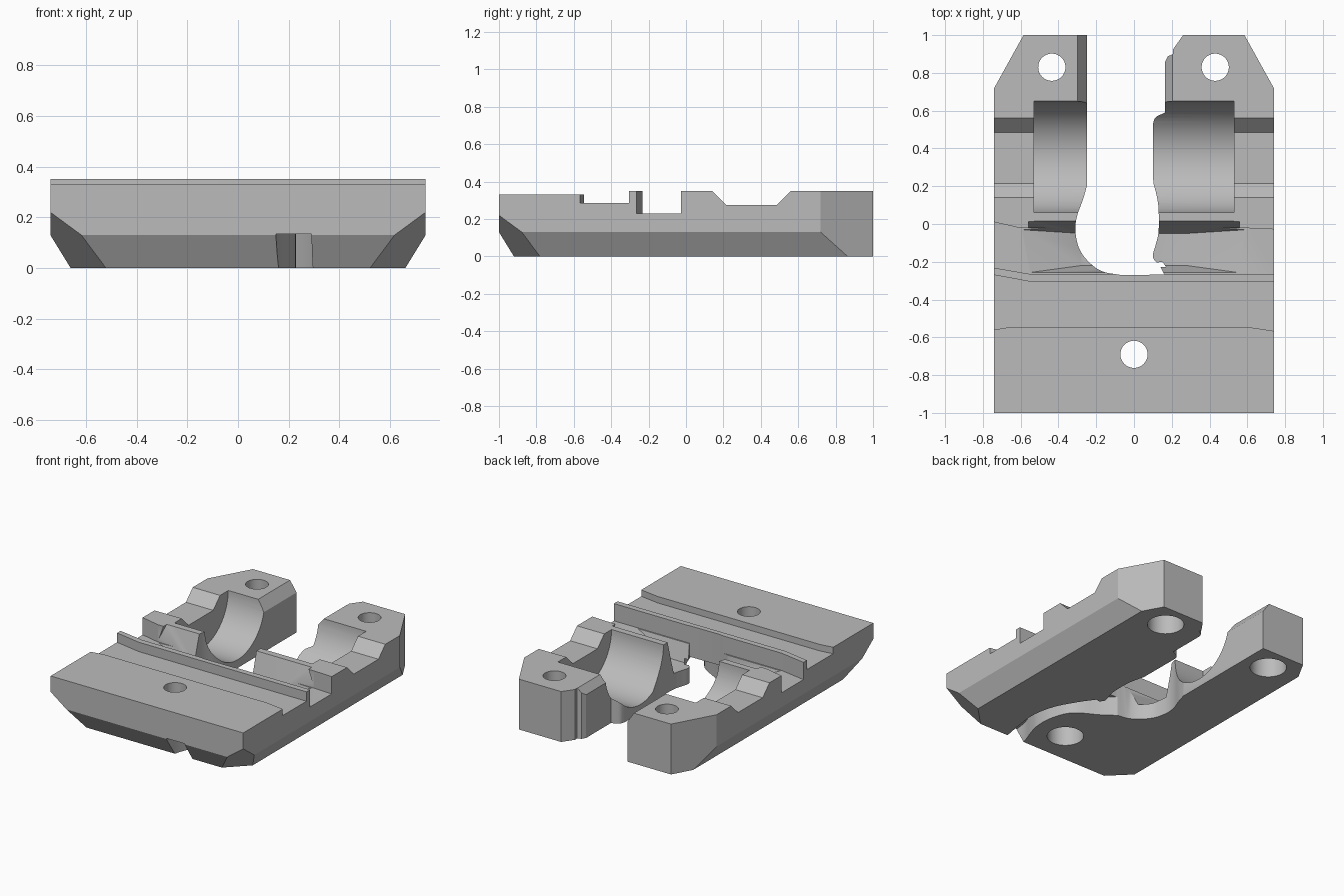
import bpy, bmesh, math
from mathutils import Vector

cube = bpy.data.objects.get("Cube")
if cube:
    bpy.data.objects.remove(cube, do_unlink=True)

grey = bpy.data.materials.new("plain_grey")
grey.use_nodes = True
grey.diffuse_color = (0.5, 0.5, 0.5, 1)
grey.node_tree.nodes["Principled BSDF"].inputs["Base Color"].default_value = (0.5, 0.5, 0.5, 1)


def make(name, bm):
    bmesh.ops.recalc_face_normals(bm, faces=bm.faces)
    mesh = bpy.data.meshes.new(name)
    bm.to_mesh(mesh)
    bm.free()
    mesh.materials.append(grey)
    obj = bpy.data.objects.new(name, mesh)
    bpy.context.scene.collection.objects.link(obj)
    return obj


cutters = []


def cutter(name, bm):
    obj = make(name, bm)
    obj.hide_render = True
    cutters.append(obj)


def prism(name, outline, low, high, axis="z"):
    """Extrude an outline along z (xy points), x (yz points) or y (xz points)."""
    place = {"z": lambda a, b, h: (a, b, h),
             "x": lambda a, b, h: (h, a, b),
             "y": lambda a, b, h: (a, h, b)}[axis]
    bm = bmesh.new()
    rings = [[bm.verts.new(place(a, b, h)) for a, b in outline] for h in (low, high)]
    bm.faces.new(rings[0])
    bm.faces.new(rings[1])
    n = len(outline)
    for i in range(n):
        j = (i + 1) % n
        bm.faces.new((rings[0][i], rings[0][j], rings[1][j], rings[1][i]))
    cutter(name, bm)


def circle(cx, cy, r, n=48):
    return [(cx + r * math.cos(2 * math.pi * i / n), cy + r * math.sin(2 * math.pi * i / n))
            for i in range(n)]


def smooth(points, steps=5):
    """Run a soft curve through the points."""
    p = [Vector(q) for q in points]
    p = [p[0] * 2 - p[1]] + p + [p[-1] * 2 - p[-2]]
    out = []
    for a, b, c, d in zip(p, p[1:], p[2:], p[3:]):
        for i in range(steps):
            t = i / steps
            v = 0.5 * (2 * b + (c - a) * t + (2 * a - 5 * b + 4 * c - d) * t ** 2
                       + (3 * b - a - 3 * c + d) * t ** 3)
            out.append(tuple(v))
    return out + [tuple(points[-1])]


# Block with chamfered underside and corners
bm = bmesh.new()
bmesh.ops.create_cube(bm, size=1)
for v in bm.verts:
    v.co = (v.co.x * 1.48, v.co.y * 2, (v.co.z + 0.5) * 0.35)
planes = [((0, -1, 0.13), (0, -0.13, -0.08))]
for s in (1, -1):
    planes += [((s * 0.74, 0, 0.13), (s * 0.13, 0, -0.08)),
               ((s * 0.74, -1, 0.22), (s, -1, -1.36)),
               ((s * 0.74, 0.72, 0), (s * 0.28, 0.155, 0))]
for co, no in planes:
    cut = bmesh.ops.bisect_plane(bm, geom=bm.verts[:] + bm.edges[:] + bm.faces[:], dist=1e-5,
                                 plane_co=co, plane_no=Vector(no).normalized(), clear_outer=True)
    edges = [e for e in cut["geom_cut"] if isinstance(e, bmesh.types.BMEdge)]
    bmesh.ops.edgeloop_fill(bm, edges=edges)
body = make("clamp_body", bm)

# Front plate level, cross groove and cross pocket, leaving a ridge between them
prism("plate_cut", [(-0.9, -1.1), (0.9, -1.1), (0.9, -0.4), (-0.9, -0.4)], 0.33, 0.5)
prism("groove_cut", [(-0.9, -0.585), (-0.65, -0.545), (0.6, -0.545), (0.9, -0.59),
                     (0.9, -0.305), (-0.55, -0.305), (-0.74, -0.27), (-0.9, -0.24)], 0.285, 0.6)
prism("pocket_cut", [(-0.9, -0.2), (-0.74, -0.232), (-0.55, -0.265), (0.9, -0.265), (0.9, -0.035),
                     (0.6, -0.022), (-0.6, -0.022), (-0.74, 0.01), (-0.9, 0.04)], 0.23, 0.55)

# Sloped hollow in the pocket, falling towards the slot
bm = bmesh.new()
for s in (1, -1):
    for x, y, z in [(0.55, 0.02, 0.37), (0.55, -0.258, 0.37), (0.6, -0.03, 0.235), (0.56, -0.258, 0.235),
                    (0.28, -0.05, 0.11), (0.28, -0.22, 0.11)]:
        bm.verts.new((s * x, y, z))
hull = bmesh.ops.convex_hull(bm, input=bm.verts)
bmesh.ops.delete(bm, geom=list({g for g in hull["geom_interior"] if isinstance(g, bmesh.types.BMVert)}),
                 context="VERTS")
cutter("hollow_cut", bm)

# Dip across the arms and the round cradle inside them
prism("dip_cut", [(0.08, 0.41), (0.14, 0.35), (0.215, 0.275), (0.485, 0.275), (0.56, 0.35), (0.62, 0.41)],
      -0.9, 0.9, "x")
prism("cradle_cut", circle(0.355, 0.352, 0.295, 72), -0.53, 0.53, "x")

# Open slot between the arms
left_edge = smooth([(-0.25, 0.2), (-0.27, 0.13), (-0.302, 0.04), (-0.31, -0.04), (-0.29, -0.13),
                    (-0.24, -0.2), (-0.17, -0.25), (-0.07, -0.27)])
right_edge = smooth([(0.16, -0.268), (0.135, -0.22), (0.1, -0.175), (0.115, -0.11), (0.13, -0.04),
                     (0.13, 0.08), (0.12, 0.15), (0.102, 0.22)])
bump = smooth([(0.1, 0.53), (0.115, 0.565), (0.165, 0.59)])
prism("slot_cut", [(-0.25, 1.1)] + left_edge + right_edge + bump
      + [(0.165, 0.86), (0.18, 0.888), (0.207, 0.9), (0.207, 0.925), (0.26, 1), (0.26, 1.1)], -0.2, 0.6)

# Chamfers along the inner top edges of the rear ends
prism("left_chamfer_cut", [(-0.32, 0.379), (-0.3, 0.35), (-0.25, 0.277), (-0.2, 0.2), (-0.2, 0.379)],
      0.6, 1.1, "y")
prism("right_chamfer_cut", [(0.23, 0.379), (0.205, 0.35), (0.165, 0.3), (0.13, 0.25), (0.13, 0.379)],
      0.6, 0.92, "y")

# Relief channel underneath, from the front edge round to the slot
near = smooth([(0.14, -1.1), (0.16, -0.92), (0.2, -0.8), (0.225, -0.7), (0.22, -0.57),
               (0.16, -0.43), (0, -0.33), (-0.12, -0.24)])
far = smooth([(0.15, -0.2), (0.22, -0.3), (0.3, -0.45), (0.335, -0.62), (0.315, -0.8),
              (0.295, -0.92), (0.285, -1.1)])
prism("channel_cut", near + far, -0.2, 0.135)

# Screw holes with wide recesses below
for x, y in [(0, -0.69), (0.43, 0.83), (-0.435, 0.83)]:
    prism("hole_cut", circle(x, y, 0.072), -0.3, 0.7)
    prism("recess_cut", circle(x, y, 0.118), -0.25, 0.18)

bpy.context.view_layer.objects.active = body
for obj in cutters:
    mod = body.modifiers.new(obj.name, "BOOLEAN")
    mod.operation = "DIFFERENCE"
    mod.solver = "EXACT"
    mod.object = obj
    bpy.ops.object.modifier_apply(modifier=mod.name)
for obj in cutters:
    bpy.data.objects.remove(obj, do_unlink=True)

bpy.ops.object.select_all(action="DESELECT")
body.select_set(True)
bpy.ops.object.shade_smooth_by_angle(angle=math.radians(25))
